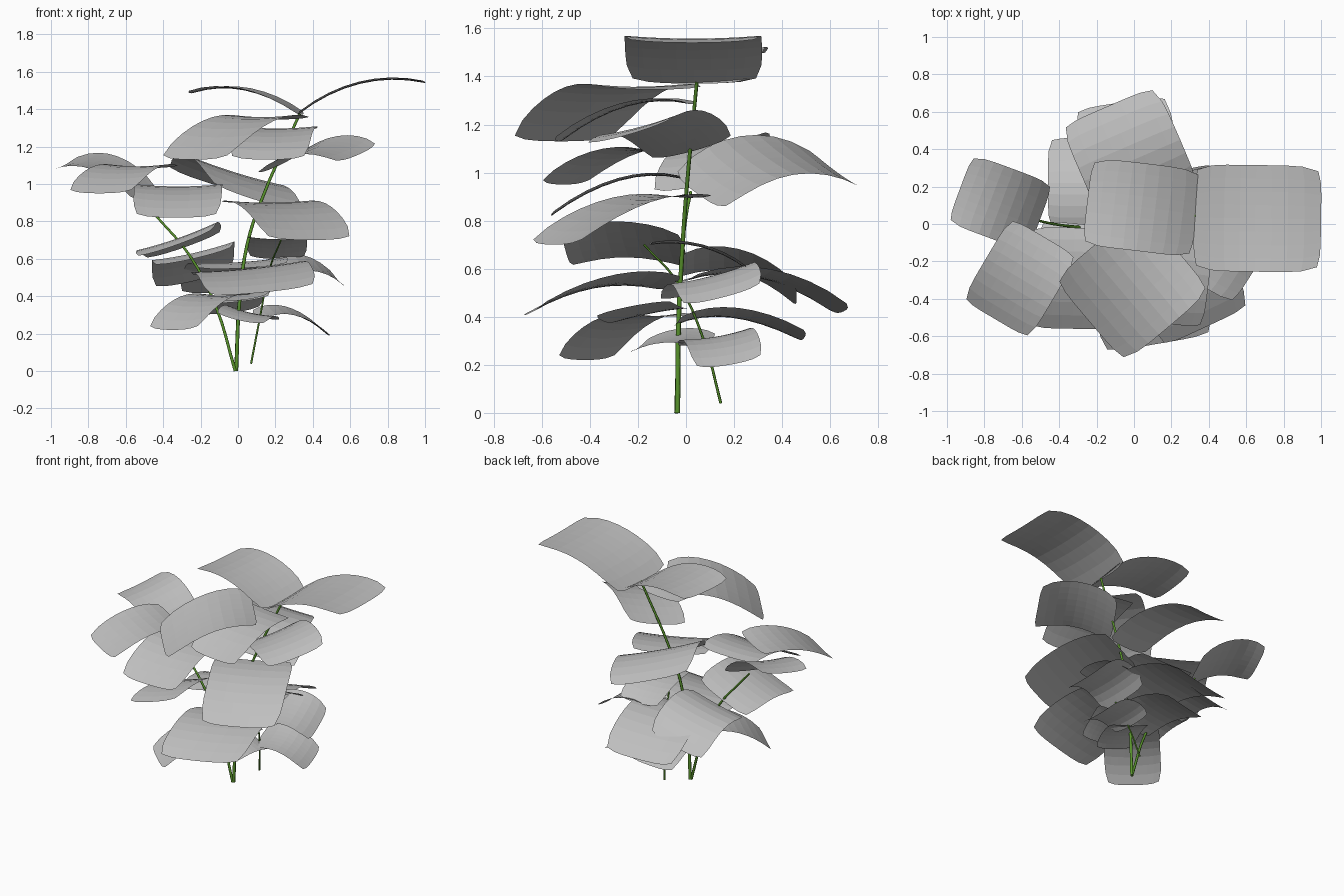
import bpy
from mathutils import Vector

def material(name, rgb):
    m = bpy.data.materials.new(name)
    m.diffuse_color = (*rgb, 1)
    return m

LEAF = material("leaf grey", (0.52, 0.52, 0.52))
STEM = material("stem green", (0.10, 0.30, 0.025))


def stem(name, points, radius):
    """Tapered tube along a smooth path."""
    cu = bpy.data.curves.new(name, 'CURVE')
    cu.dimensions = '3D'
    cu.bevel_depth = radius
    cu.bevel_resolution = 1
    cu.resolution_u = 4
    cu.use_fill_caps = True
    sp = cu.splines.new('BEZIER')
    sp.bezier_points.add(len(points) - 1)
    for i, (bp, p) in enumerate(zip(sp.bezier_points, points)):
        bp.co = p
        bp.handle_left_type = bp.handle_right_type = 'AUTO'
        bp.radius = 1 - 0.3 * i / (len(points) - 1)
    cu.materials.append(STEM)
    bpy.context.collection.objects.link(bpy.data.objects.new(name, cu))


def leaf(name, root, mid, tip, width, tilt=0.0, n=8):
    """Arched card with rounded corners; tilt raises one side edge."""
    root, mid, tip = Vector(root), Vector(mid), Vector(tip)
    d = tip - root
    side = Vector((d.y, -d.x, 0)).normalized() * width / 2
    side.z = tilt
    verts = []
    for i in range(n + 1):
        for j in range(n + 1):
            u, v = 2 * j / n - 1, 2 * i / n - 1
            a = u * (1 - 0.10 * v ** 6)
            t = (v * (1 - 0.05 * u ** 6) + 1) / 2
            p = (root * (1 - t) * (1 - 2 * t) + mid * 4 * t * (1 - t)
                 + tip * t * (2 * t - 1))
            p += side * a
            p.z += 0.012 * a * a
            verts.append(p)
    w = n + 1
    faces = [(i * w + j, i * w + j + 1, (i + 1) * w + j + 1, (i + 1) * w + j)
             for i in range(n) for j in range(n)]
    me = bpy.data.meshes.new(name)
    me.from_pydata(verts, [], faces)
    # keep the upper side as the face front
    if sum(p.normal.z for p in me.polygons) < 0:
        me.flip_normals()
    me.materials.append(LEAF)
    bpy.context.collection.objects.link(bpy.data.objects.new(name, me))


# Stems
stem("main_stem", [(-0.01, -0.035, 0), (0.01, -0.03, 0.4), (0.05, -0.015, 0.68),
                   (0.12, 0.0, 0.9), (0.33, 0.045, 1.375)], 0.011)
stem("left_stem", [(-0.015, -0.04, 0), (-0.12, -0.03, 0.35), (-0.26, -0.02, 0.62),
                   (-0.43, 0.0, 0.82), (-0.52, 0.02, 0.92)], 0.009)
stem("short_stem", [(0.07, 0.145, 0.04), (0.12, 0.075, 0.3), (0.17, -0.04, 0.55),
                    (0.23, -0.175, 0.7)], 0.006)

# Leaves on the main stem, top to bottom
leaf("top_right_leaf", (0.32, 0.035, 1.37), (0.65, 0.03, 1.535), (1.0, 0.025, 1.54), 0.57)
leaf("top_left_leaf", (0.335, 0.05, 1.37), (0.04, 0.09, 1.5), (-0.25, 0.12, 1.485), 0.47)
leaf("high_front_left_leaf", (0.22, -0.13, 1.345), (0.0, -0.32, 1.325), (-0.24, -0.52, 1.13), 0.59)
leaf("high_front_leaf", (0.23, 0.02, 1.285), (0.19, -0.25, 1.275), (0.16, -0.53, 1.13), 0.43)
leaf("high_right_leaf", (0.2, 0.03, 1.09), (0.42, -0.11, 1.195), (0.64, -0.25, 1.155), 0.43, -0.05)
leaf("high_back_leaf", (0.11, 0.05, 0.91), (-0.01, 0.34, 1.06), (-0.14, 0.63, 1.0), 0.56, -0.08)
leaf("middle_front_right_leaf", (0.12, 0.02, 0.895), (0.26, -0.26, 0.865), (0.385, -0.55, 0.7), 0.53)
leaf("low_back_leaf", (0.03, 0.0, 0.55), (-0.02, 0.32, 0.57), (-0.07, 0.65, 0.42), 0.52, 0.015)
leaf("low_front_leaf", (0.03, -0.06, 0.53), (0.08, -0.34, 0.535), (0.13, -0.64, 0.42), 0.61, -0.03)
leaf("bottom_back_leaf", (0.0, -0.04, 0.37), (-0.02, 0.2, 0.405), (-0.05, 0.49, 0.31), 0.36, 0.02)
leaf("bottom_front_left_leaf", (-0.04, -0.08, 0.4), (-0.2, -0.26, 0.37), (-0.35, -0.42, 0.22), 0.38)

# Leaves on the left stem
leaf("left_tip_leaf", (-0.5, 0.03, 0.94), (-0.71, 0.11, 1.1), (-0.93, 0.19, 1.1), 0.39, 0.035)
leaf("left_front_leaf", (-0.48, -0.07, 1.085), (-0.61, -0.29, 1.075), (-0.74, -0.51, 0.95), 0.42)
leaf("left_middle_leaf", (-0.32, -0.02, 0.975), (-0.32, -0.28, 0.965), (-0.33, -0.56, 0.82), 0.47)
leaf("left_tilted_leaf", (-0.29, -0.0, 0.66), (-0.32, -0.26, 0.71), (-0.34, -0.5, 0.67), 0.43, -0.075)
leaf("left_back_leaf", (-0.24, -0.03, 0.6), (-0.24, 0.22, 0.62), (-0.24, 0.46, 0.48), 0.44, 0.05)

# Leaves on the short stem
leaf("short_tip_leaf", (0.22, -0.15, 0.7), (0.21, 0.06, 0.69), (0.21, 0.25, 0.6), 0.32)
leaf("short_right_leaf", (0.13, 0.05, 0.5), (0.34, 0.11, 0.57), (0.54, 0.15, 0.48), 0.36, -0.045)
leaf("short_low_right_leaf", (0.1, 0.1, 0.29), (0.28, 0.14, 0.31), (0.47, 0.18, 0.2), 0.3, -0.025)
leaf("short_low_front_leaf", (0.1, 0.09, 0.29), (0.06, -0.05, 0.31), (0.01, -0.2, 0.27), 0.28, 0.03)
leaf("short_front_leaf", (0.14, -0.02, 0.44), (0.08, -0.17, 0.42), (0.03, -0.34, 0.38), 0.26, -0.015)
